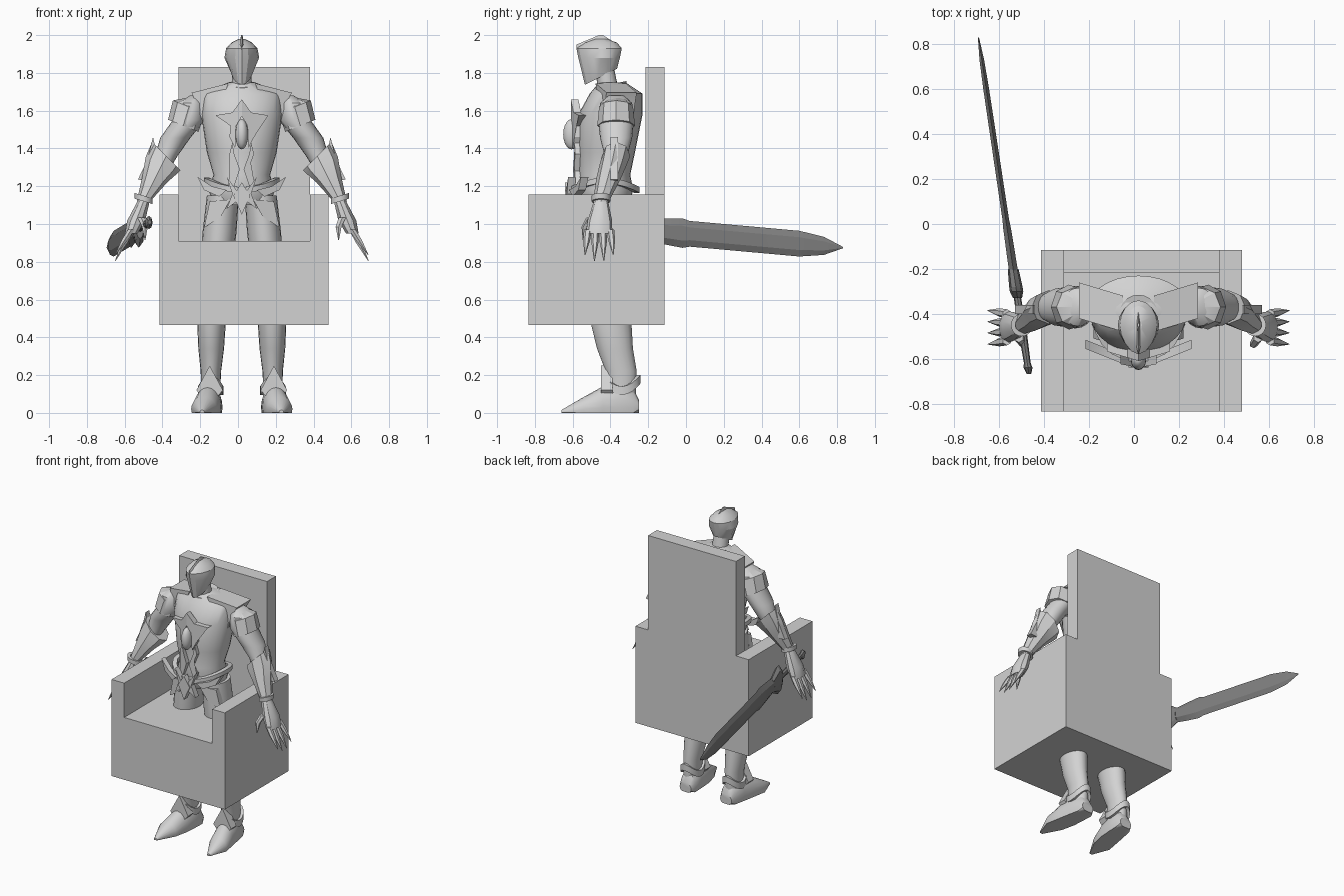
import bpy, bmesh
from math import sin, cos, pi, radians
from mathutils import Vector

cube = bpy.data.objects.get("Cube")
if cube:
    bpy.data.objects.remove(cube, do_unlink=True)


def make_material(name, value):
    material = bpy.data.materials.new(name)
    material.use_nodes = True
    colour = (value, value, value, 1)
    material.diffuse_color = colour
    material.node_tree.nodes["Principled BSDF"].inputs["Base Color"].default_value = colour
    return material


LIGHT = make_material("light grey", 0.65)
DARK = make_material("dark grey", 0.22)


def point(x, y, z):
    return Vector((x, y, z))


# Symmetry plane of the figure and the joints of its left limbs
CENTRE = 0.02
SHOULDER = point(.28, -.37, 1.6)
ELBOW = point(.4, -.37, 1.36)
WRIST = point(.52, -.45, 1.12)
KNUCKLES = point(.585, -.46, .95)
HIP = point(.1, -.42, 1.15)
KNEE = point(.16, -.4, .5)
ANKLE = point(.165, -.34, .1)


def finish(name, mesh_data, material=LIGHT, angle=30):
    bmesh.ops.recalc_face_normals(mesh_data, faces=mesh_data.faces)
    mesh = bpy.data.meshes.new(name)
    mesh_data.to_mesh(mesh)
    mesh_data.free()
    mesh.materials.append(material)
    mesh.shade_smooth()
    mesh.set_sharp_from_angle(angle=radians(angle))
    bpy.context.collection.objects.link(bpy.data.objects.new(name, mesh))


def bridge(mesh_data, first, second):
    for i in range(len(first)):
        mesh_data.faces.new((first[i - 1], first[i], second[i], second[i - 1]))


def ring(at, wide, deep=None, pinch=0, lift=0, lean=0, tilt=0, upright=False):
    """Ellipse rule: pinch pulls the front out, lift raises the sides, lean and tilt slope it."""
    deep = deep or wide

    def place(angle):
        across, along = wide * cos(angle), deep * sin(angle)
        if upright:
            return point(at.x + across, at.y, max(0, at.z + along))
        along -= pinch * max(0, -sin(angle)) ** 4
        height = lift * cos(angle) ** 2 + lean * across + tilt * along
        return at + point(across, along, height)
    return place


def loft(name, rings, sides=20, side=1, closed=False, material=LIGHT, angle=30):
    mesh_data = bmesh.new()
    loops = []
    for place in rings:
        spots = [place(2 * pi * i / sides - pi / 2) for i in range(sides)]
        loops.append([mesh_data.verts.new((CENTRE + side * s.x, s.y, s.z)) for s in spots])
    for first, second in zip(loops, loops[1:]):
        bridge(mesh_data, first, second)
    if closed:
        bridge(mesh_data, loops[-1], loops[0])
    else:
        mesh_data.faces.new(loops[0])
        mesh_data.faces.new(loops[-1])
    finish(name, mesh_data, material, angle)


def band(name, at, wide, deep, height, thick, side=1, **slope):
    top = at + point(0, 0, height)
    outer = [ring(at, wide, deep, **slope), ring(top, wide, deep, **slope)]
    inner = [ring(spot, wide - thick, deep - thick, **slope) for spot in (top, at)]
    loft(name, outer + inner, side=side, closed=True)


def plate(name, outline, front, depth=.04, bend=0, side=1):
    """Upright plate cut from an outline; bend sweeps it back away from the middle."""
    mesh_data = bmesh.new()
    loops = []
    for y in (front, front + depth):
        loops.append([mesh_data.verts.new((CENTRE + side * x, y + bend * x, z)) for x, z in outline])
        mesh_data.faces.new(loops[-1])
    bridge(mesh_data, *loops)
    bmesh.ops.triangulate(mesh_data, faces=mesh_data.faces)
    finish(name, mesh_data, angle=20)


def box(name, low, high):
    mesh_data = bmesh.new()
    bmesh.ops.create_cube(mesh_data, size=1)
    for vert in mesh_data.verts:
        vert.co = [(a + b) / 2 + c * (b - a) for a, b, c in zip(low, high, vert.co)]
    finish(name, mesh_data)


# Chair
LEFT, RIGHT, FRONT, BACK = .48, -.415, -.835, -.115
BASE, SEAT, ARM_TOP, BACK_TOP, BOARD = .465, .91, 1.155, 1.83, .1
box("chair_seat", (RIGHT + BOARD, FRONT, BASE), (LEFT - BOARD, BACK, SEAT))
box("right_armrest", (RIGHT, FRONT, BASE), (RIGHT + BOARD, BACK, ARM_TOP))
box("left_armrest", (LEFT - BOARD, FRONT, BASE), (LEFT, BACK, ARM_TOP))
box("chair_backrest", (RIGHT + BOARD, BACK - BOARD, SEAT), (LEFT - BOARD, BACK, BACK_TOP))

# Torso, neck and collar
loft("torso", [
    ring(point(0, -.42, 1.1), wide=.15, deep=.12),
    ring(point(0, -.43, 1.18), wide=.175, deep=.15),
    ring(point(0, -.43, 1.26), wide=.15, deep=.135),
    ring(point(0, -.42, 1.38), wide=.185, deep=.15),
    ring(point(0, -.4, 1.58), wide=.215, deep=.17),
    ring(point(0, -.37, 1.69), wide=.22, deep=.14),
    ring(point(0, -.39, 1.75), wide=.07),
], sides=28, angle=40)
loft("neck", [ring(point(0, -.41, 1.7), wide=.055), ring(point(0, -.43, 1.82), wide=.05)])
band("collar", point(0, -.4, 1.71), wide=.085, deep=.085, height=.03, thick=.03, tilt=.2)

# Helmet with pointed visor and crest
loft("helmet", [
    ring(point(0, -.44, 1.785), wide=.05, deep=.075, pinch=.02, tilt=.5),
    ring(point(0, -.45, 1.88), wide=.092, deep=.1, pinch=.02),
    ring(point(0, -.45, 1.93), wide=.083, deep=.11, pinch=.02),
    ring(point(0, -.45, 1.96), wide=.055, deep=.085),
    ring(point(0, -.45, 1.98), wide=.015, deep=.03),
], sides=16, angle=25)
loft("helmet_crest", [
    ring(point(0, -.46, 1.92), wide=.015, deep=.12),
    ring(point(0, -.47, 1.95), wide=.012, deep=.11),
    ring(point(0, -.45, 2), wide=.004, deep=.01),
], sides=8)

# Chest gem, belt and buckle
gem = bmesh.new()
bmesh.ops.create_uvsphere(gem, u_segments=16, v_segments=10, radius=1)
bmesh.ops.scale(gem, vec=(.034, .045, .08), verts=gem.verts)
bmesh.ops.translate(gem, vec=(CENTRE, -.605, 1.475), verts=gem.verts)
finish("chest_gem", gem)
band("belt", point(0, -.43, 1.165), wide=.2, deep=.185, height=.03, thick=.03, lift=.05)
plate("belt_buckle", [(0, 1.22), (.045, 1.15), (0, 1.05), (-.045, 1.15)], front=-.64)


def build_front_plates(side, word):
    plate(word + "_emblem_wing",
          [(0, 1.66), (.05, 1.59), (.14, 1.575), (.06, 1.52), (.065, 1.46), (.035, 1.4), (.03, 1.52), (0, 1.57)],
          front=-.61, bend=.3, side=side)
    plate(word + "_chest_strap",
          [(.05, 1.43), (.065, 1.37), (.03, 1.28), (.07, 1.2), (.04, 1.2), (.01, 1.29), (.04, 1.37)],
          front=-.6, bend=.2, side=side)
    plate(word + "_buckle_wing",
          [(0, 1.14), (.08, 1.25), (.05, 1.16), (.08, 1.08)], front=-.64, bend=.2, side=side)
    plate(word + "_belt_wing",
          [(.08, 1.18), (.16, 1.2), (.235, 1.25), (.2, 1.18), (.12, 1.145)],
          front=-.65, bend=.4, side=side)
    plate(word + "_hip_plate",
          [(.06, 1.13), (.17, 1.12), (.2, .98), (.11, 1.04)], front=-.57, bend=.3, side=side)
    plate(word + "_shoulder_plate",
          [(.07, 1.745), (.265, 1.695), (.23, 1.63), (.205, 1.54), (.12, 1.62)],
          front=-.5, depth=.16, bend=.3, side=side)


def build_arm(side, word):
    loft(word + "_upper_arm", [
        ring(SHOULDER + point(-.03, 0, .08), wide=.025, deep=.04),
        ring(SHOULDER + point(-.01, 0, .04), wide=.07, deep=.085),
        ring(SHOULDER + point(0, 0, -.05), wide=.085, deep=.095),
        ring(SHOULDER.lerp(ELBOW, .6), wide=.08, deep=.085),
        ring(ELBOW, wide=.06),
        ring(ELBOW.lerp(WRIST, .4), wide=.05),
    ], side=side, angle=40)
    loft(word + "_pauldron", [
        ring(SHOULDER + point(.03, 0, -.08), wide=.08, deep=.1, lean=.4),
        ring(SHOULDER + point(0, 0, .02), wide=.085, deep=.09, lean=.4),
        ring(SHOULDER + point(-.03, 0, .07), wide=.03, deep=.04),
    ], sides=8, side=side, angle=20)
    loft(word + "_forearm_guard", [
        ring(WRIST, wide=.036, deep=.042),
        ring(ELBOW.lerp(WRIST, .5), wide=.065, lean=.3),
        ring(ELBOW.lerp(WRIST, .2), wide=.085, deep=.072, lean=.5),
        ring(ELBOW, wide=.075, lean=1),
    ], sides=8, side=side, angle=20)
    plate(word + "_elbow_spike",
          [(.44, 1.33), (.47, 1.46), (.5, 1.34), (.55, 1.235), (.5, 1.23)], front=-.4, side=side)
    band(word + "_wrist_band", WRIST, wide=.048, deep=.05, height=.03, thick=.02, side=side, lean=.3)
    # Hand with claw fingers
    loft(word + "_hand", [
        ring(WRIST, wide=.034, deep=.038),
        ring(WRIST.lerp(KNUCKLES, .6), wide=.05, deep=.065),
        ring(KNUCKLES, wide=.035, deep=.07),
    ], sides=10, side=side)
    for finger in range(4):
        spread = finger - 1.5
        root = KNUCKLES + point(0, spread * .04, .02)
        tip = KNUCKLES + point(.085, spread * .05, abs(spread) * .03 - .16)
        loft(f"{word}_finger_{finger + 1}", [
            ring(root, wide=.02),
            ring(root.lerp(tip, .4), wide=.019),
            ring(tip, wide=.002),
        ], sides=6, side=side)
    thumb = WRIST.lerp(KNUCKLES, .5) + point(-.02, -.05, 0)
    loft(word + "_thumb", [
        ring(thumb, wide=.022),
        ring(thumb + point(-.02, -.03, -.05), wide=.018),
        ring(thumb + point(-.02, -.04, -.12), wide=.002),
    ], sides=6, side=side)


def build_leg(side, word):
    loft(word + "_leg", [
        ring(HIP, wide=.085, deep=.11),
        ring(HIP.lerp(KNEE, .3), wide=.09, deep=.115),
        ring(KNEE, wide=.077, deep=.11),
        ring(KNEE.lerp(ANKLE, .4), wide=.068, deep=.095),
        ring(KNEE.lerp(ANKLE, .7) - point(0, -.015, 0), wide=.054, deep=.082),
        ring(ANKLE, wide=.05, deep=.075),
    ], side=side, angle=40)
    # Boot, flat underneath, running from heel to toe
    loft(word + "_boot", [
        ring(point(.16, -.25, .03), wide=.045, deep=.04, upright=True),
        ring(point(.16, -.28, .03), wide=.058, deep=.1, upright=True),
        ring(point(.17, -.36, .03), wide=.065, deep=.13, upright=True),
        ring(point(.18, -.44, .03), wide=.07, deep=.11, upright=True),
        ring(point(.2, -.54, .02), wide=.068, deep=.065, upright=True),
        ring(point(.21, -.66, .005), wide=.012, deep=.01, upright=True),
    ], side=side, angle=40)
    band(word + "_ankle_band", ANKLE + point(0, 0, .055), wide=.068, deep=.098,
         height=.045, thick=.025, side=side, lift=-.06)
    plate(word + "_shin_guard",
          [(.17, .25), (.24, .12), (.215, .09), (.17, .17), (.125, .09), (.1, .12)],
          front=-.45, depth=.06, side=side)


for side, word in ((1, "left"), (-1, "right")):
    build_front_plates(side, word)
    build_arm(side, word)
    build_leg(side, word)


# Sword held level in the right hand
def build_sword_part(name, stations, sides=8):
    rings = [ring(point(-.588 - .15 * y, y, .95 - .09 * y), wide, deep, upright=True)
             for y, wide, deep in stations]
    loft(name, rings, sides, material=DARK, angle=20)


build_sword_part("sword_blade", [(-.3, .024, .04), (-.13, .022, .066), (-.02, .02, .078), (.02, .017, .068),
                                 (.6, .015, .068), (.73, .012, .048), (.83, .003, .004)], sides=6)
build_sword_part("sword_guard", [(-.33, .02, .06), (-.3, .03, .1), (-.28, .03, .1), (-.2, .024, .05)])
build_sword_part("sword_grip", [(-.62, .015, .02), (-.47, .019, .024), (-.32, .016, .02)])
build_sword_part("sword_pommel", [(-.668, .01, .012), (-.64, .02, .035), (-.605, .012, .015)])
